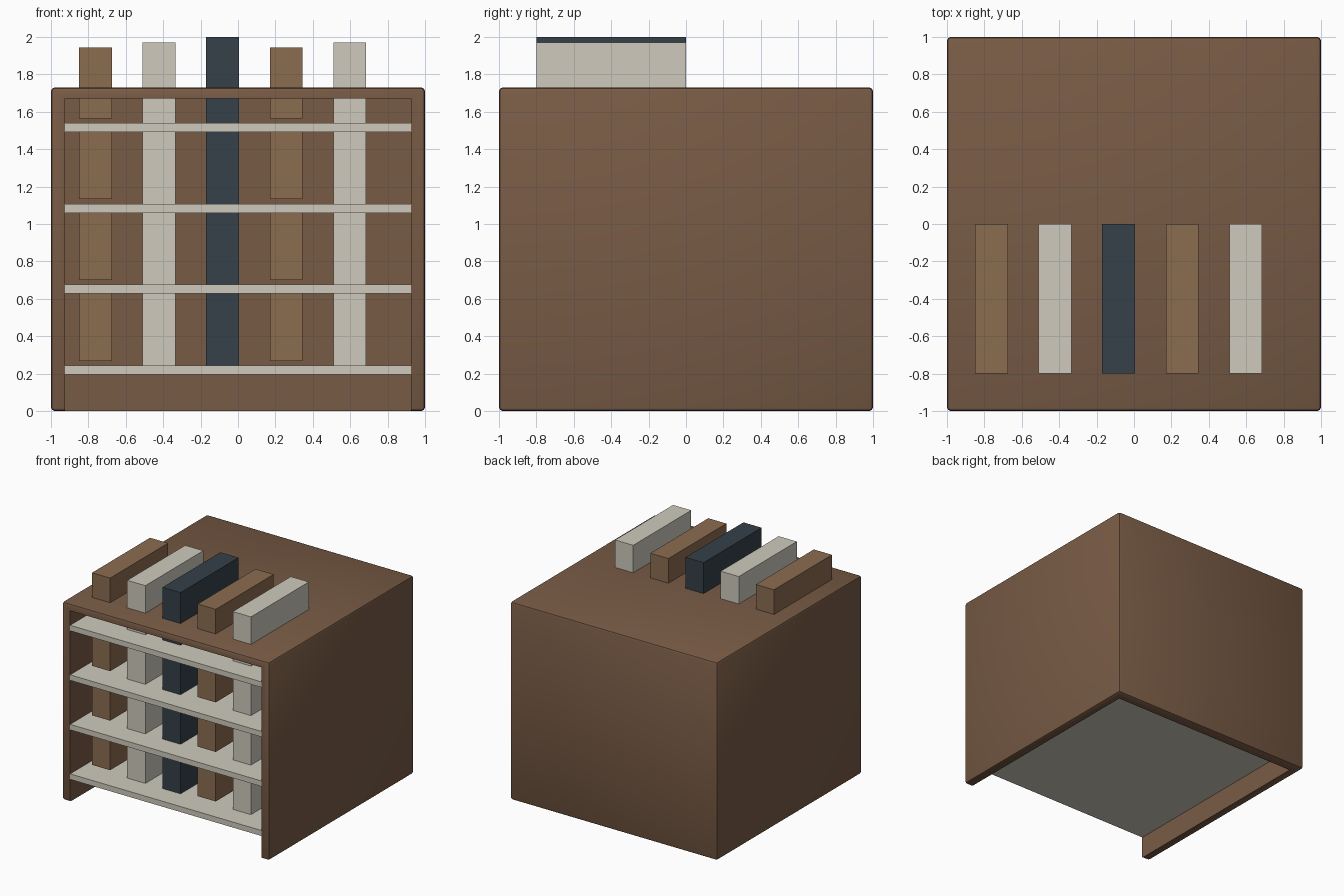
import bpy

if "Cube" in bpy.data.objects:
    bpy.data.objects.remove(bpy.data.objects["Cube"])


def material(name, rgb):
    m = bpy.data.materials.new(name)
    m.diffuse_color = (*rgb, 1)
    m.use_nodes = True
    m.node_tree.nodes["Principled BSDF"].inputs["Base Color"].default_value = m.diffuse_color
    return m


wood = material("wood", (0.19, 0.105, 0.06))
cream = material("cream", (0.62, 0.59, 0.51))
tan = material("tan", (0.26, 0.15, 0.08))
slate = material("slate", (0.035, 0.052, 0.065))


def box(name, lo, hi, mat=None):
    """Axis-aligned box between two corners."""
    bpy.ops.mesh.primitive_cube_add(
        size=1, location=[(a + b) / 2 for a, b in zip(lo, hi)])
    ob = bpy.context.object
    ob.name = name
    ob.scale = [b - a for a, b in zip(lo, hi)]
    bpy.ops.object.transform_apply(location=False, rotation=False, scale=True)
    if mat:
        ob.data.materials.append(mat)
    return ob


# Cabinet shell: softened block hollowed out, open at the front and underneath
cutter = box("cavity_cutter", (-0.925, -1.2, -0.2), (0.925, 0.91, 1.67))
cutter.hide_render = True
cabinet = box("cabinet", (-1, -1, 0), (1, 1, 1.73), wood)
bevel = cabinet.modifiers.new("soft_edges", 'BEVEL')
bevel.width = 0.02
bevel.segments = 2
cut = cabinet.modifiers.new("cavity", 'BOOLEAN')
cut.operation = 'DIFFERENCE'
cut.solver = 'EXACT'
cut.object = cutter
for name in ("soft_edges", "cavity"):
    bpy.ops.object.modifier_apply(modifier=name)
bpy.data.objects.remove(cutter)
bpy.ops.object.shade_smooth_by_angle()

# Four shelves, each with a row of five books (the top row pierces the lid)
book_styles = [(tan, 0.38), (cream, 0.43), (slate, 0.49), (tan, 0.38), (cream, 0.43)]
for row in range(4):
    z = 0.195 + row * 0.4325
    box(f"shelf_{row + 1}", (-0.925, -0.995, z), (0.925, 0.915, z + 0.048), cream)
    mid = z + 0.2625
    for i, (mat, height) in enumerate(book_styles):
        x = -0.85 + i * 0.34
        box(f"book_{row + 1}_{i + 1}", (x, -0.8, mid - height / 2),
            (x + 0.175, 0, mid + height / 2), mat)
